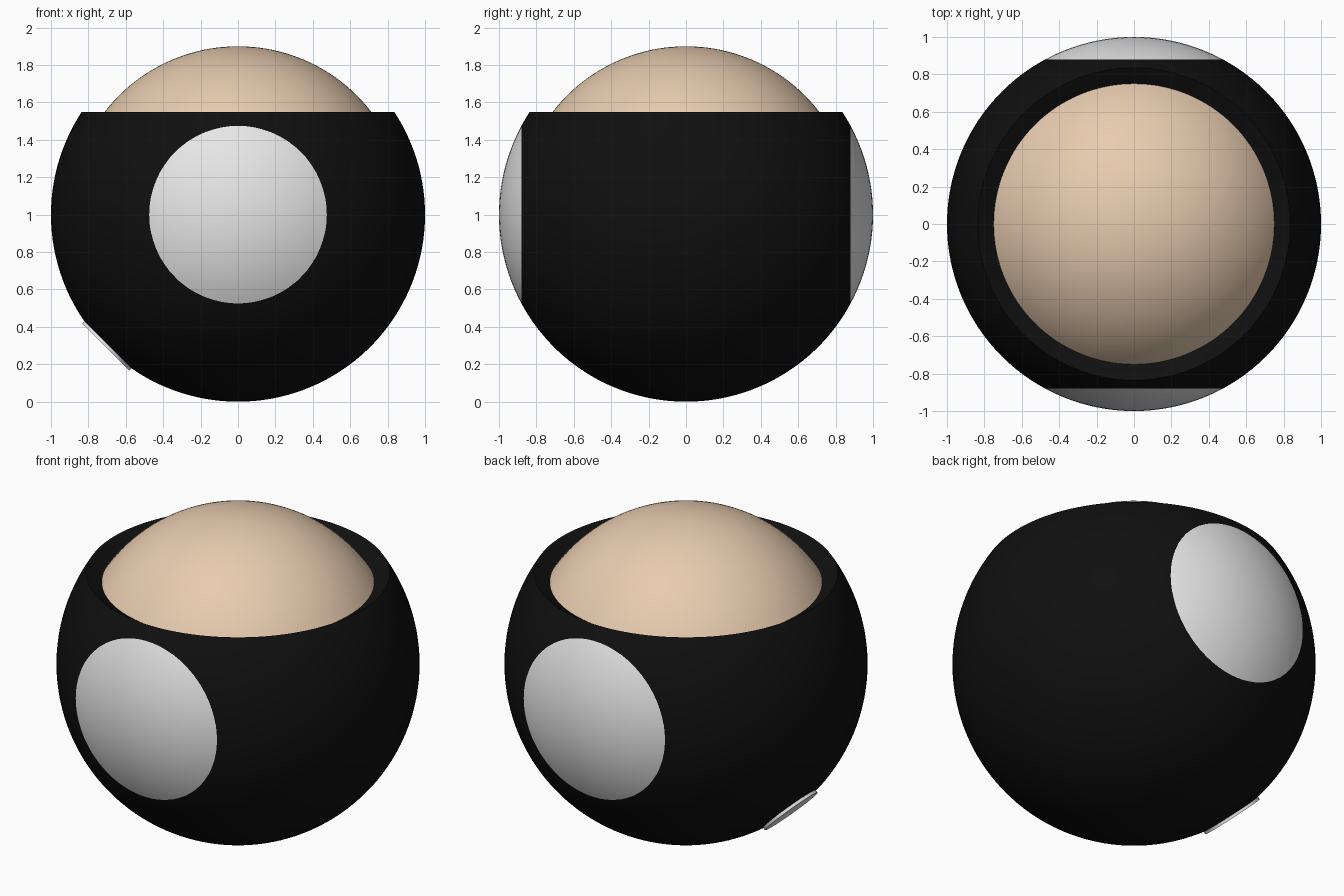
import bpy
import bmesh
import math
from mathutils import Matrix, Vector

if "Cube" in bpy.data.objects:
    bpy.data.objects.remove(bpy.data.objects["Cube"], do_unlink=True)

CENTRE = Vector((0, 0, 1))
RIM_Z, FLOOR_Z = 1.55, 1.497      # opening rim and the recess inside it
FLOOR_R, DOME_R, CAP_Y = 0.75, 0.9, 0.88


def material(name, rgb):
    mat = bpy.data.materials.new(name)
    mat.use_nodes = True
    mat.diffuse_color = (*rgb, 1)
    bsdf = mat.node_tree.nodes["Principled BSDF"]
    bsdf.inputs["Base Color"].default_value = (*rgb, 1)
    bsdf.inputs["Roughness"].default_value = 0.6
    return mat


black = material("black", (0.005, 0.005, 0.005))
white = material("light grey", (0.8, 0.8, 0.8))
tan = material("tan", (0.8, 0.6, 0.43))


def finish(bm, name, *mats):
    mesh = bpy.data.meshes.new(name)
    bm.to_mesh(mesh)
    bm.free()
    obj = bpy.data.objects.new(name, mesh)
    bpy.context.collection.objects.link(obj)
    for mat in mats:
        mesh.materials.append(mat)
    bpy.ops.object.select_all(action="DESELECT")
    obj.select_set(True)
    bpy.context.view_layer.objects.active = obj
    bpy.ops.object.shade_smooth_by_angle(angle=math.radians(20))
    return obj


def lathe(points, steps=128):
    """Spin a profile of (radius, z) points into a closed solid."""
    bm = bmesh.new()
    verts = [bm.verts.new((r, 0, z)) for r, z in points]
    edges = [bm.edges.new(pair) for pair in zip(verts, verts[1:])]
    bmesh.ops.spin(bm, geom=verts + edges, axis=(0, 0, 1), cent=(0, 0, 0),
                   angle=math.tau, steps=steps)
    bmesh.ops.remove_doubles(bm, verts=bm.verts, dist=1e-4)
    bmesh.ops.recalc_face_normals(bm, faces=bm.faces)
    return bm


def arc(radius, start, end, count):
    """Points on a sphere outline from one latitude to another."""
    angles = [start + (end - start) * i / count for i in range(count + 1)]
    return [(radius * math.cos(a), 1 + radius * math.sin(a)) for a in angles]


# Round body with a sloping lip inside the top opening
rim_angle = math.asin(RIM_Z - 1)
body = lathe(arc(1, -math.pi / 2, rim_angle, 48)
             + [(FLOOR_R, FLOOR_Z), (0, FLOOR_Z)])

# Round light patches cut flush into the front and back
for side in (-1, 1):
    bmesh.ops.bisect_plane(body, geom=body.verts[:] + body.edges[:] + body.faces[:],
                           plane_co=(0, side * CAP_Y, 0), plane_no=(0, side, 0))
for face in body.faces:
    face.material_index = int(abs(face.calc_center_median().y) > CAP_Y)
finish(body, "round_body", black, white)

# Domed top showing through the opening
dome_angle = math.asin((FLOOR_Z - 1) / DOME_R)
dome = lathe(arc(DOME_R, dome_angle, math.pi / 2, 24) + [])
for face in dome.faces:
    if face.normal.dot(face.calc_center_median() - CENTRE) < 0:
        face.normal_flip()
finish(dome, "top_dome", tan)

# Small flat disc low on one side
direction = Vector((-1, 0, -1)).normalized()
turn = direction.to_track_quat("Z", "Y").to_matrix().to_4x4()
disc = bmesh.new()
bmesh.ops.create_cone(disc, cap_ends=True, segments=64, radius1=0.178, radius2=0.178,
                      depth=0.02,
                      matrix=Matrix.Translation(CENTRE + direction * 0.991) @ turn)
finish(disc, "side_disc", white)
